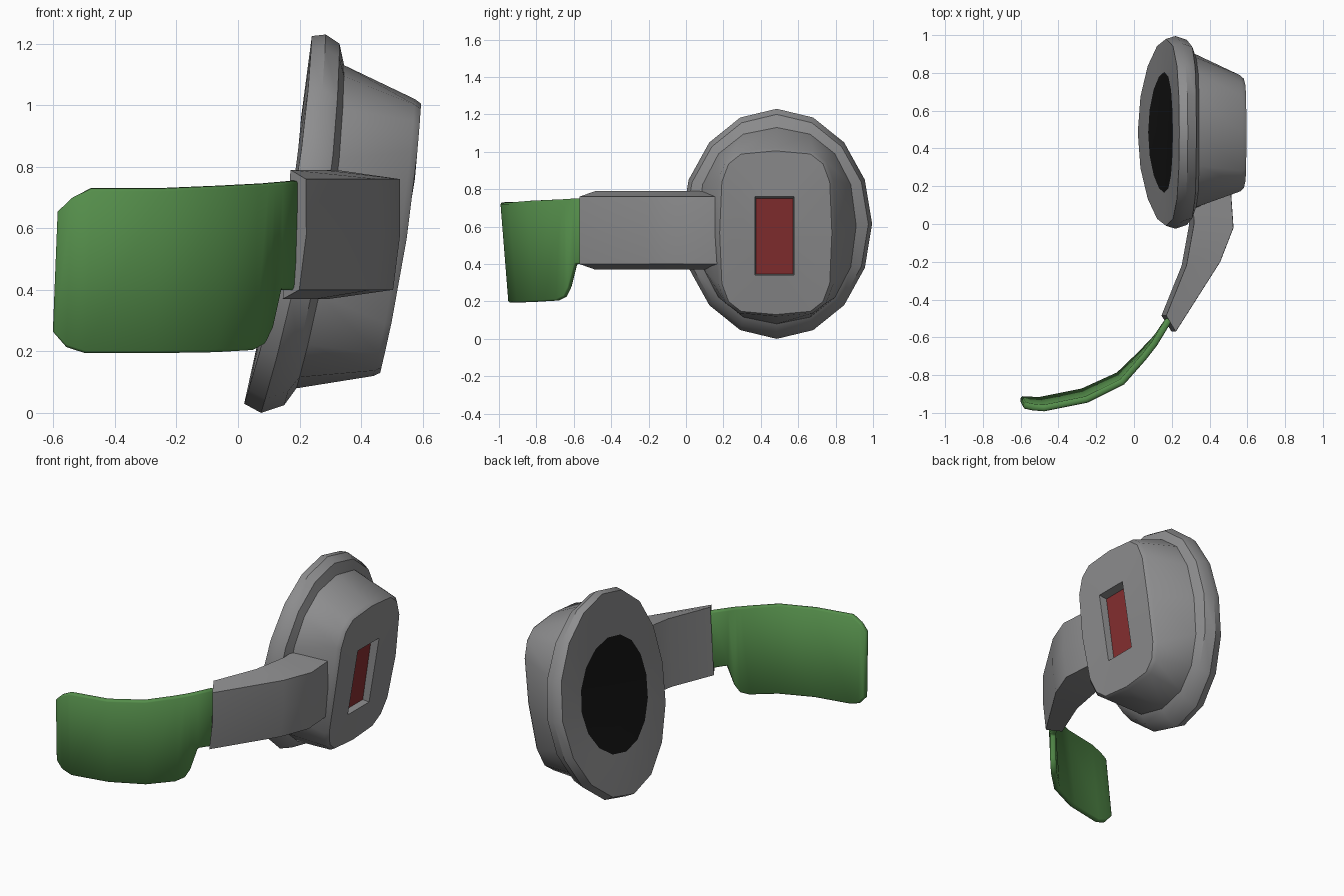
import bpy, bmesh, math

if "Cube" in bpy.data.objects:
    bpy.data.objects.remove(bpy.data.objects["Cube"])


def material(name, rgb):
    m = bpy.data.materials.new(name)
    m.diffuse_color = (*rgb, 1)
    m.use_nodes = True
    m.node_tree.nodes["Principled BSDF"].inputs["Base Color"].default_value = m.diffuse_color
    return m


GREY = material("grey_metal", (0.27, 0.27, 0.275))
BLACK = material("black_pad", (0.008, 0.008, 0.008))
RED = material("red_window", (0.24, 0.028, 0.03))
GREEN = material("green_lens", (0.09, 0.27, 0.07))


def finish(bm, name, mats, angle=35):
    bmesh.ops.recalc_face_normals(bm, faces=bm.faces)
    me = bpy.data.meshes.new(name)
    bm.to_mesh(me)
    bm.free()
    ob = bpy.data.objects.new(name, me)
    bpy.context.collection.objects.link(ob)
    for m in mats:
        me.materials.append(m)
    bpy.ops.object.select_all(action='DESELECT')
    ob.select_set(True)
    bpy.context.view_layer.objects.active = ob
    bpy.ops.object.shade_smooth_by_angle(angle=math.radians(angle))
    return ob


def bridge(bm, a, b, closed=True):
    n = len(a)
    for i in range(n if closed else n - 1):
        j = (i + 1) % n
        bm.faces.new((a[i], a[j], b[j], b[i]))


# Earpiece housing: 16-sided rings running from the inner pad to the window
N = 16


def ring(bm, y0, ry, zlo, zhi, xlo, xhi, bulge, power=1.0, square=False):
    verts = []
    for k in range(N):
        a = 2 * math.pi * k / N
        c, s = math.cos(a), math.sin(a)
        if square:
            m = max(abs(c), abs(s))
            c, s = c / m, s / m
        else:
            c = math.copysign(abs(c) ** power, c)
            s = math.copysign(abs(s) ** power, s)
        x = xlo + (xhi - xlo) * (s + 1) / 2 + bulge * (1 - s * s)
        verts.append(bm.verts.new((x, y0 + ry * c, zlo + (zhi - zlo) * (s + 1) / 2)))
    return verts


bm = bmesh.new()
rings = [ring(bm, *r) for r in (
    (0.485, 0.32, 0.28, 0.96, 0.075, 0.205, 0.02),          # pad edge
    (0.485, 0.495, 0.03, 1.225, 0.02, 0.24, 0.04),          # rim
    (0.485, 0.51, 0.0, 1.23, 0.075, 0.285, 0.04),
    (0.485, 0.49, 0.025, 1.20, 0.15, 0.33, 0.04),
    (0.485, 0.425, 0.08, 1.13, 0.19, 0.345, 0.035, 0.9),    # neck
    (0.48, 0.32, 0.12, 1.02, 0.44, 0.575, 0.02, 0.5),       # outer edge
    (0.48, 0.30, 0.13, 1.005, 0.462, 0.595, 0.02, 0.5),
    (0.473, 0.105, 0.34, 0.76, 0.505, 0.575, 0.0, 1, True),  # window slot
    (0.473, 0.10, 0.347, 0.75, 0.465, 0.525, 0.0, 1, True))]
for a, b in zip(rings, rings[1:]):
    bridge(bm, a, b)
pad = rings[0]
for k in range(-4, 4):
    vs = list(dict.fromkeys((pad[k % N], pad[(k + 1) % N], pad[(7 - k) % N], pad[(8 - k) % N])))
    bm.faces.new(vs).material_index = 1
bm.faces.new(rings[-1]).material_index = 2
finish(bm, "earpiece_housing", (GREY, BLACK, RED))

# Arm: swept box, outer side slightly lower than the inner side
bm = bmesh.new()
sections = []
for ox, oy, ix, iy in ((0.50, 0.20, 0.30, 0.16), (0.515, -0.02, 0.305, 0.0),
                       (0.445, -0.20, 0.265, -0.22), (0.21, -0.57, 0.158, -0.485)):
    pts = ((ox, oy, 0.40), (ox + 0.012, oy, 0.58), (ox, oy, 0.76),
           (ix, iy, 0.79), (ix, iy, 0.37))
    sections.append([bm.verts.new((x + 0.06 * (z - 0.58), y, z)) for x, y, z in pts])
for a, b in zip(sections, sections[1:]):
    bridge(bm, a, b)
bm.faces.new(sections[0])
bm.faces.new(sections[-1])
finish(bm, "arm", (GREY,))

# Eye lens: curved sheet given by path points with top and bottom heights
bm = bmesh.new()
top, bottom = [], []
for x, y, zt, zb in ((0.185, -0.505, 0.755, 0.40), (0.13, -0.595, 0.75, 0.40),
                     (0.105, -0.635, 0.748, 0.27), (0.085, -0.66, 0.746, 0.225),
                     (0.05, -0.705, 0.744, 0.205), (-0.065, -0.835, 0.738, 0.198),
                     (-0.255, -0.93, 0.73, 0.195), (-0.48, -0.975, 0.73, 0.195),
                     (-0.54, -0.972, 0.70, 0.215), (-0.585, -0.965, 0.655, 0.265)):
    w = min(1, (-y - 0.5) / 0.4)
    for row, z in ((top, zt), (bottom, zb)):
        row.append(bm.verts.new((x + 0.04 * (z - 0.65) * w, y + 0.08 * (0.73 - z) * w, z)))
bridge(bm, top, bottom, closed=False)
lens = finish(bm, "eye_lens", (GREEN,))
solid = lens.modifiers.new("thickness", 'SOLIDIFY')
solid.thickness = 0.035
solid.offset = 0
bev = lens.modifiers.new("soft_edge", 'BEVEL')
bev.width = 0.008
bev.segments = 1
bev.limit_method = 'ANGLE'
bev.angle_limit = math.radians(50)
